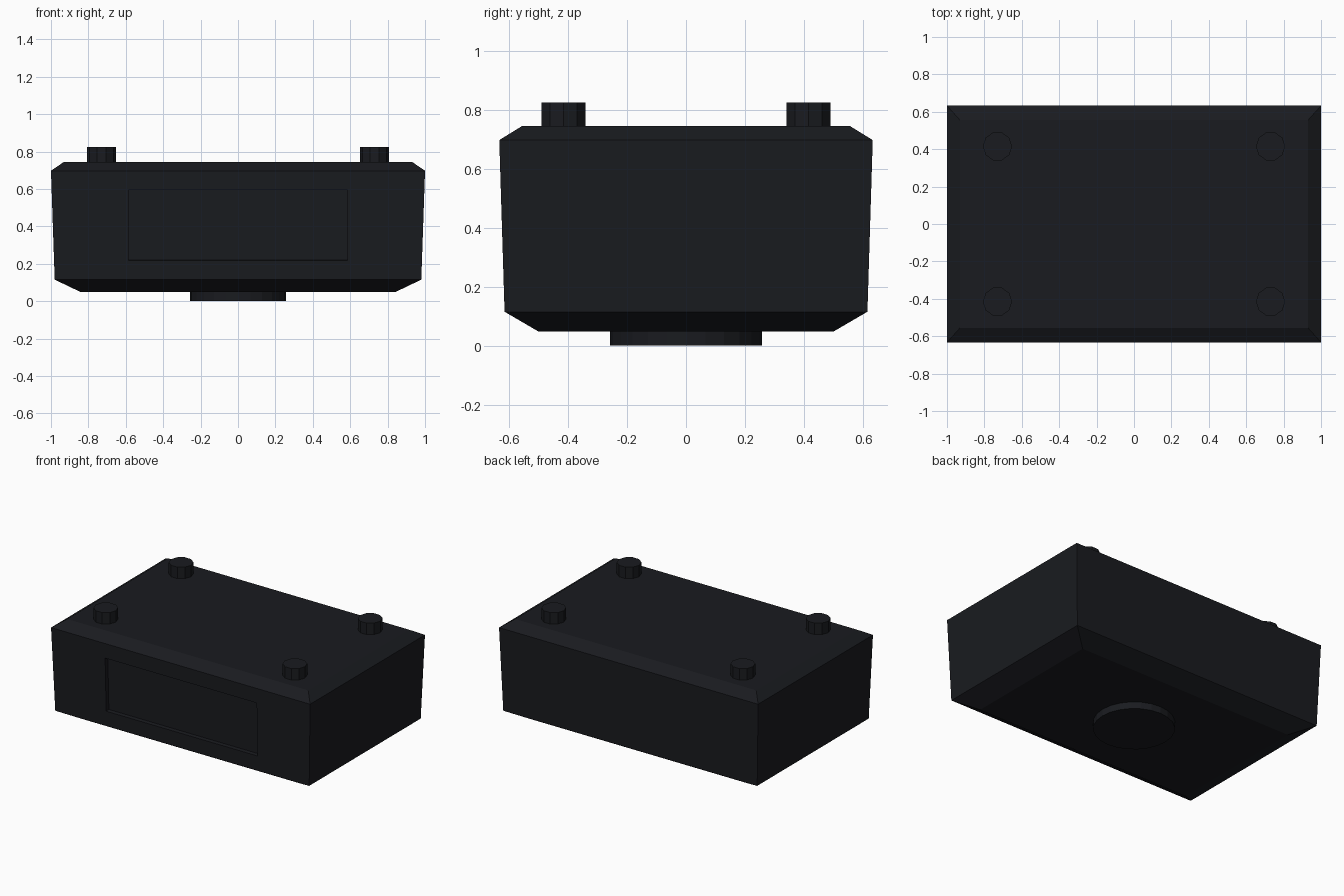
import bpy, bmesh, math
from mathutils import Matrix

if "Cube" in bpy.data.objects:
    bpy.data.objects.remove(bpy.data.objects["Cube"])

black = bpy.data.materials.new("matte_black")
black.diffuse_color = (0.010, 0.011, 0.014, 1)
black.use_nodes = True
black.node_tree.nodes["Principled BSDF"].inputs["Base Color"].default_value = black.diffuse_color


def make_object(name, bm, material=black):
    bmesh.ops.recalc_face_normals(bm, faces=bm.faces)
    mesh = bpy.data.meshes.new(name)
    bm.to_mesh(mesh)
    bm.free()
    mesh.materials.append(material)
    obj = bpy.data.objects.new(name, mesh)
    bpy.context.collection.objects.link(obj)
    return obj


def loft_box(name, levels):
    """Stack of rectangles (half width, half depth, z) joined into a closed box."""
    bm = bmesh.new()
    rings = [[bm.verts.new((sx * hx, sy * hy, z))
              for sx, sy in ((-1, -1), (1, -1), (1, 1), (-1, 1))]
             for hx, hy, z in levels]
    for low, high in zip(rings, rings[1:]):
        for i in range(4):
            j = (i + 1) % 4
            bm.faces.new((low[i], low[j], high[j], high[i]))
    bm.faces.new(rings[0][::-1])
    bm.faces.new(rings[-1])
    return make_object(name, bm)


def disc(name, x, y, z0, z1, r_low, r_high, sides):
    bm = bmesh.new()
    place = Matrix.Translation((x, y, (z0 + z1) / 2)) @ Matrix.Rotation(math.pi / 2, 4, 'Z')
    bmesh.ops.create_cone(bm, cap_ends=True, segments=sides, radius1=r_low,
                          radius2=r_high, depth=z1 - z0, matrix=place)
    return make_object(name, bm)


# Tapered case with chamfered top and bottom
case = loft_box("case", [(0.84, 0.50, 0.048), (0.98, 0.615, 0.115),
                         (1.0, 0.633, 0.697), (0.93, 0.555, 0.745)])

# Shallow recessed panel in the sloping front
bm = bmesh.new()
tilt = math.atan2(0.018, 0.582)
bmesh.ops.create_cube(bm, size=1, matrix=Matrix.Translation((0, -0.624, 0.406))
                      @ Matrix.Rotation(tilt, 4, 'X') @ Matrix.Diagonal((1.17, 0.06, 0.375, 1)))
cutter = make_object("panel_cutter", bm)
cutter.hide_render = True
cutter.hide_viewport = True
cut = case.modifiers.new("front_recess", 'BOOLEAN')
cut.operation = 'DIFFERENCE'
cut.solver = 'EXACT'
cut.object = cutter

# Four ten-sided knobs near the top corners
for side, sx in (("left", -1), ("right", 1)):
    for end, sy in (("front", -1), ("back", 1)):
        disc(f"knob_{end}_{side}", sx * 0.73, sy * 0.415, 0.735, 0.825, 0.078, 0.078, 10)

# Round foot under the case
foot = disc("foot", 0, 0, 0, 0.06, 0.257, 0.257, 24)
